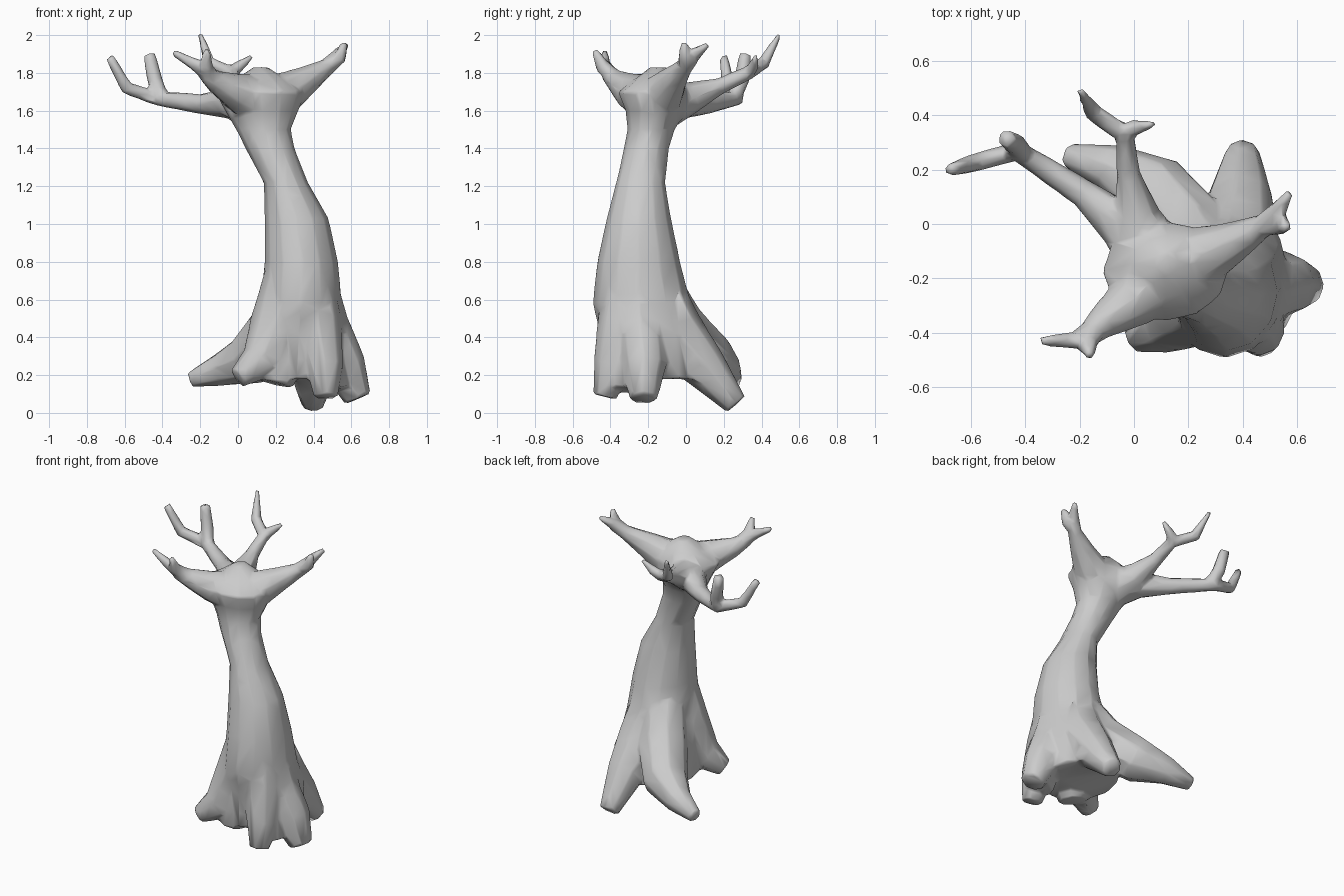
import bpy, bmesh
from math import cos, sin, pi
from mathutils import Vector

bm = bmesh.new()


def skin(rings):
    """Join rings of points into a closed tube."""
    rings = [[bm.verts.new(p) for p in r] for r in rings]
    n = len(rings[0])
    for a, b in zip(rings, rings[1:]):
        for i in range(n):
            j = (i + 1) % n
            bm.faces.new((a[i], a[j], b[j], b[i]))
    bm.faces.new(rings[0][::-1])
    bm.faces.new(rings[-1])


def limb(*path, sides=8):
    """Tapered tube through (x, y, z, radius) points."""
    pts = [Vector(p[:3]) for p in path]
    rings, side, last = [], None, None
    for i, p in enumerate(pts):
        t = (pts[min(i + 1, len(pts) - 1)] - pts[max(i - 1, 0)]).normalized()
        if side is None:
            side = t.orthogonal().normalized()
        else:
            side = last.rotation_difference(t) @ side
        last = t
        other = t.cross(side)
        r = path[i][3]
        rings.append([p + r * (side * cos(2 * pi * k / sides) + other * sin(2 * pi * k / sides))
                      for k in range(sides)])
    skin(rings)


# Trunk: elliptical sections (x min, x max, y min, y max, z)
sections = [
    (.07, .55, -.43, .10, .18), (.08, .57, -.455, .09, .42), (.12, .55, -.495, .025, .58),
    (.14, .53, -.47, -.03, .80), (.14, .48, -.42, -.08, 1.03), (.135, .37, -.37, -.11, 1.22),
    (.04, .30, -.33, -.09, 1.40), (-.01, .28, -.31, -.06, 1.50), (-.07, .32, -.32, 0, 1.60),
    (-.12, .35, -.36, .01, 1.70), (.00, .24, -.26, -.04, 1.775), (.08, .16, -.19, -.10, 1.83)]
skin([[((a + b) / 2 + (b - a) / 2 * cos(2 * pi * k / 12),
        (c + d) / 2 + (d - c) / 2 * sin(2 * pi * k / 12), z) for k in range(12)]
      for a, b, c, d, z in sections])

# Roots: left, back, right, front right, front left
limb((.31, -.20, .75, .13), (.22, -.06, .46, .16), (.07, .12, .285, .145),
     (-.09, .21, .23, .09), (-.25, .255, .175, .045))
limb((.34, -.22, .80, .13), (.37, -.07, .44, .16), (.39, .09, .25, .125), (.40, .265, .045, .065))
limb((.37, -.25, .80, .12), (.46, -.24, .46, .13), (.56, -.22, .25, .12), (.635, -.225, .075, .075))
limb((.36, -.30, .85, .12), (.42, -.34, .48, .13), (.46, -.39, .25, .10), (.465, -.43, .085, .065))
limb((.29, -.28, .80, .13), (.21, -.31, .46, .15), (.12, -.37, .27, .11), (.00, -.42, .185, .058))
# Webs between the front roots
limb((.28, -.31, .50, .13), (.20, -.35, .155, .095))
limb((.42, -.28, .50, .13), (.50, -.32, .12, .09))

# Right branch and its two tips
limb((.12, -.17, 1.64, .15), (.25, -.12, 1.69, .115), (.36, -.07, 1.76, .08),
     (.47, -.01, 1.83, .047), (.53, .03, 1.88, .04))
limb((.48, .00, 1.845, .04), (.53, .05, 1.90, .035), (.575, .115, 1.95, .016))
limb((.48, .00, 1.845, .045), (.54, -.005, 1.88, .038), (.565, -.01, 1.96, .02))

# Front left branch and its two tips
limb((.08, -.19, 1.66, .14), (-.01, -.29, 1.70, .10), (-.12, -.365, 1.755, .062),
     (-.18, -.42, 1.80, .04))
limb((-.14, -.385, 1.775, .045), (-.22, -.43, 1.84, .034), (-.345, -.43, 1.91, .018))
limb((-.14, -.375, 1.775, .045), (-.17, -.44, 1.83, .040), (-.165, -.485, 1.92, .018))

# Back left branch with an upright spur
limb((.08, -.14, 1.62, .13), (-.05, .00, 1.645, .087), (-.19, .115, 1.635, .055),
     (-.43, .27, 1.665, .04), (-.59, .225, 1.72, .036), (-.68, .20, 1.885, .025))
limb((-.40, .25, 1.66, .038), (-.44, .295, 1.76, .042), (-.47, .315, 1.90, .034))

# Back branch and its fork
limb((.08, -.12, 1.62, .13), (.01, .03, 1.67, .085), (-.02, .18, 1.73, .046),
     (-.035, .33, 1.80, .038), (-.15, .41, 1.85, .036), (-.20, .495, 2.005, .014))
limb((-.04, .33, 1.80, .035), (.00, .355, 1.83, .032), (.075, .37, 1.89, .014))

bmesh.ops.recalc_face_normals(bm, faces=bm.faces)
mesh = bpy.data.meshes.new("tree")
bm.to_mesh(mesh)
bm.free()
tree = bpy.data.objects.new("tree", mesh)
bpy.context.collection.objects.link(tree)
bpy.context.view_layer.objects.active = tree
tree.select_set(True)

# Fuse trunk, roots and branches into one skin, soften joins, reduce to low poly
fuse = tree.modifiers.new("fuse", 'REMESH')
fuse.mode = 'VOXEL'
fuse.voxel_size = .011
soft = tree.modifiers.new("soften", 'SMOOTH')
soft.factor = .5
soft.iterations = 8
low = tree.modifiers.new("reduce", 'DECIMATE')
low.ratio = .03
for name in ("fuse", "soften", "reduce"):
    bpy.ops.object.modifier_apply(modifier=name)
bpy.ops.object.shade_smooth()
